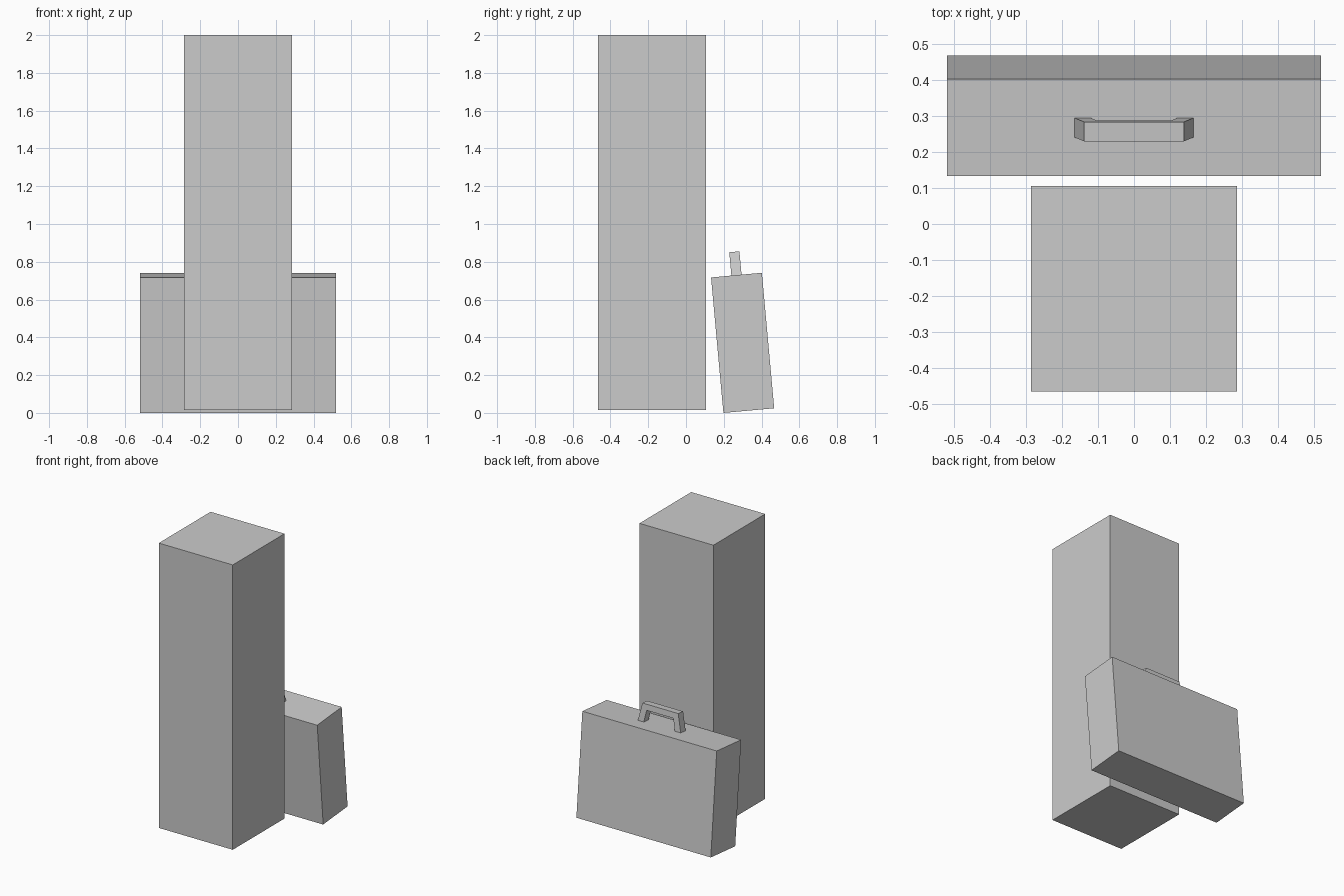
import bpy
import math

if "Cube" in bpy.data.objects:
    bpy.data.objects.remove(bpy.data.objects["Cube"])


def prism(name, profile, y0, y1):
    """Extrude an x-z outline from y0 to y1."""
    n = len(profile)
    verts = [(x, y, z) for y in (y0, y1) for x, z in profile]
    faces = [tuple(range(n)), tuple(range(2 * n - 1, n - 1, -1))]
    faces += [(i, i + n, (i + 1) % n + n, (i + 1) % n) for i in range(n)]
    mesh = bpy.data.meshes.new(name)
    mesh.from_pydata(verts, [], faces)
    obj = bpy.data.objects.new(name, mesh)
    bpy.context.collection.objects.link(obj)
    return obj


def box(name, half_width, y0, y1, z0, z1):
    w = half_width
    return prism(name, [(-w, z0), (w, z0), (w, z1), (-w, z1)], y0, y1)


# Upright square pillar
box("pillar", 0.285, -0.465, 0.105, 0.015, 2.0)

# Case body, modelled from its lower front edge
case_height, case_depth = 0.72, 0.27
case = box("case_body", 0.518, 0, case_depth, 0, case_height)

# Tapered carrying handle, an arch standing on the case
right = [(0.120, 0), (0.165, 0), (0.138, 0.124)]
inner = (0.103, 0.083)
outline = [inner] + right
outline += [(-x, z) for x, z in reversed(outline)]
outline = [(x, z + case_height) for x, z in outline]
handle = prism("case_handle", outline, 0.108, 0.162)

# Lean the case and handle back against the pillar
for part in (case, handle):
    part.location = (0, 0.198, 0)
    part.rotation_euler.x = math.radians(5.2)
